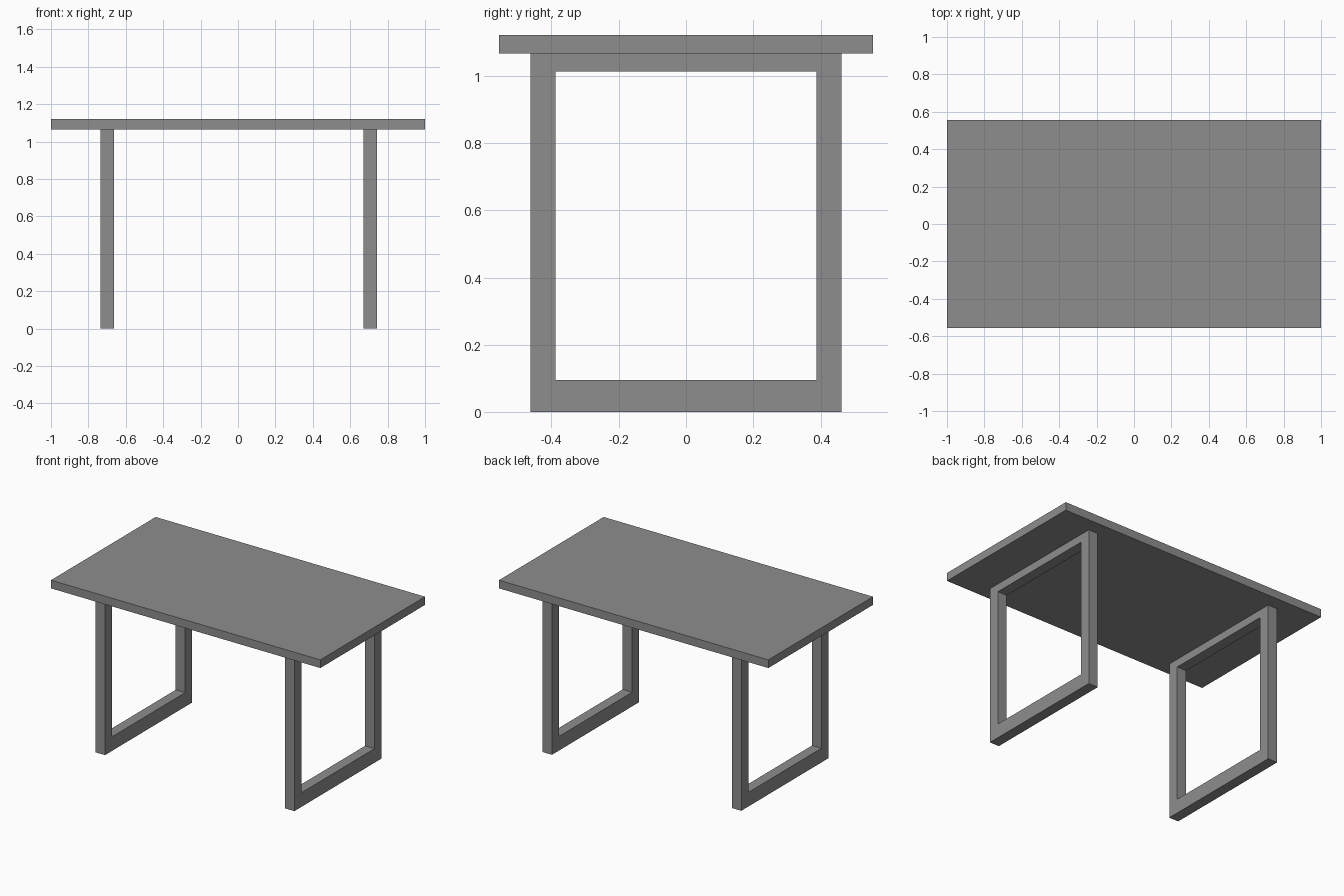
import bpy
import bmesh

cube = bpy.data.objects.get("Cube")
if cube:
    bpy.data.objects.remove(cube, do_unlink=True)

grey = bpy.data.materials.new("mid_grey")
grey.use_nodes = True
colour = (0.27, 0.27, 0.27, 1)
grey.diffuse_color = colour
grey.node_tree.nodes["Principled BSDF"].inputs["Base Color"].default_value = colour


def add_object(name, bm):
    bmesh.ops.recalc_face_normals(bm, faces=bm.faces)
    mesh = bpy.data.meshes.new(name)
    bm.to_mesh(mesh)
    bm.free()
    mesh.materials.append(grey)
    obj = bpy.data.objects.new(name, mesh)
    bpy.context.collection.objects.link(obj)
    return obj


def rectangle(y, z0, z1):
    return [(-y, z0), (y, z0), (y, z1), (-y, z1)]


def leg_frame(name, x0, x1):
    """Closed rectangular loop in the YZ plane, extruded along X."""
    bm = bmesh.new()
    outer = [bm.verts.new((x0, y, z)) for y, z in rectangle(0.462, 0, LEG_TOP)]
    inner = [bm.verts.new((x0, y, z)) for y, z in rectangle(0.388, 0.095, 1.012)]
    for i in range(4):
        j = (i + 1) % 4
        bm.faces.new((outer[i], outer[j], inner[j], inner[i]))
    result = bmesh.ops.extrude_face_region(bm, geom=bm.faces[:], use_keep_orig=True)
    moved = [v for v in result["geom"] if isinstance(v, bmesh.types.BMVert)]
    bmesh.ops.translate(bm, verts=moved, vec=(x1 - x0, 0, 0))
    return add_object(name, bm)


LEG_TOP = 1.065
TABLE_TOP = 1.12

# Tabletop slab
bm = bmesh.new()
bmesh.ops.create_cube(bm, size=1)
bmesh.ops.scale(bm, verts=bm.verts, vec=(2, 1.11, TABLE_TOP - LEG_TOP))
bmesh.ops.translate(bm, verts=bm.verts, vec=(0, 0, (TABLE_TOP + LEG_TOP) / 2))
add_object("tabletop", bm)

# Leg frames
leg_frame("right_leg_frame", -0.734, -0.664)
leg_frame("left_leg_frame", 0.672, 0.742)
